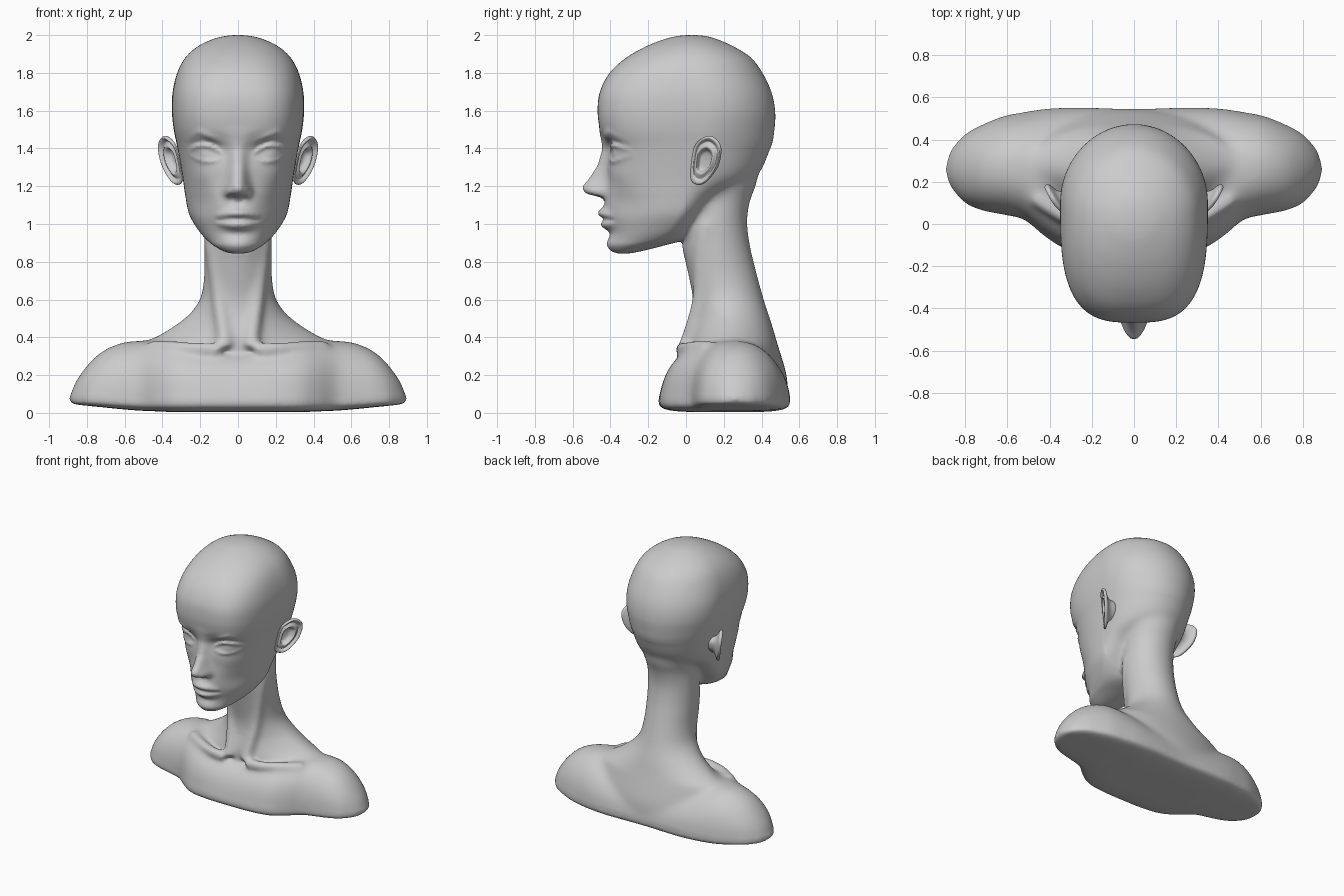
import bpy, bmesh, math
from mathutils import Vector

if "Cube" in bpy.data.objects:
    bpy.data.objects.remove(bpy.data.objects["Cube"])


def spline(rows, step, axis=0):
    """Catmull-Rom through table rows, with samples spaced by the given axis."""
    out = []
    for i in range(len(rows) - 1):
        p0, p1, p2, p3 = (rows[max(i - 1, 0)], rows[i], rows[i + 1], rows[min(i + 2, len(rows) - 1)])
        n = max(4, int(abs(p2[axis] - p1[axis]) / step))
        for k in range(n):
            t = k / n
            out.append([0.5 * (2 * b + (c - a) * t + (2 * a - 5 * b + 4 * c - d) * t * t
                               + (3 * b - a - 3 * c + d) * t ** 3)
                        for a, b, c, d in zip(p0, p1, p2, p3)])
    return out + [list(rows[-1])]


def interp(table, z):
    if z <= table[0][0]:
        return table[0][1]
    for (a, u), (b, v) in zip(table, table[1:]):
        if z <= b:
            return u + (v - u) * (z - a) / (b - a)
    return table[-1][1]


def spow(v, n):
    return math.copysign(abs(v) ** (2 / n), v)


def g(d, s):
    return math.exp(-(d / s) ** 2)


def loft(bm, rings):
    """Skin closed rings and cap both ends."""
    vr = [[bm.verts.new(p) for p in r] for r in rings]
    n = len(vr[0])
    for a, b in zip(vr, vr[1:]):
        for i in range(n):
            bm.faces.new((a[i], a[(i + 1) % n], b[(i + 1) % n], b[i]))
    bm.faces.new(vr[0][::-1])
    bm.faces.new(vr[-1])


def finish(bm, name):
    bmesh.ops.recalc_face_normals(bm, faces=bm.faces[:])
    me = bpy.data.meshes.new(name)
    bm.to_mesh(me)
    bm.free()
    me.shade_smooth()
    ob = bpy.data.objects.new(name, me)
    bpy.context.collection.objects.link(ob)
    return ob


# Face relief: outward (-y) offset at x, z
NOSE = [(1.12, 0), (1.14, .02), (1.16, .10), (1.18, .122), (1.2, .127), (1.245, .09),
        (1.31, .045), (1.4, .012), (1.45, .006), (1.52, 0)]
NOSE_W = [(1.15, .05), (1.22, .052), (1.3, .044), (1.4, .042), (1.5, .07)]
BROW = [(.06, 1.43), (.09, 1.44), (.21, 1.487), (.27, 1.45)]


def relief(x, z):
    a = abs(x)
    d = interp(NOSE, z) * math.exp(-(a / interp(NOSE_W, z)) ** 2.6)
    d += .036 * g(a - .052, .022) * g(z - 1.172, .028)             # nostril wings
    d -= .02 * g(a - .028, .012) * g(z - 1.14, .012)               # nostrils
    d += .012 * g(a, .12) * g(z - 1.05, .09)                       # muzzle
    d -= .006 * g(a, .014) * g(z - 1.105, .02)                     # philtrum
    m = max(0, 1 - (a / .125) ** 2)                                # lips
    if m > 0:
        k = .4 + .6 * m
        d += m * (.03 * g(z - 1.028 - .03 * k, .026 * k) + .03 * g(z - 1.022 + .03 * k, .026 * k))
        d -= .018 * m ** .5 * g(z - 1.026 + .008 * (1 - m), .009)
    d -= .012 * g(a, .09) * g(z - .95, .028)                       # under lip
    d += .008 * g(a, .08) * g(z - .89, .035)                       # chin
    d += .010 * g(a - .2, .06) * g(z - 1.26, .06)                  # cheekbones
    d -= .018 * g(a - .2, .07) * g(z - 1.1, .08)                   # cheek hollows
    d -= .044 * g(a - .14, .085) * g(z - 1.39, .06)                # eye sockets
    d += .009 * g(z - interp(BROW, a), .016) * g(a - .17, .08)     # brows
    d += .028 * g(a - .172, .06) * g(z - 1.375, .045)              # eyeballs
    u = (a - .172) / .095
    if abs(u) < 1:                                                 # eyelids
        e = 1 - u * u
        top, low = 1.37 + .01 * u + .038 * e, 1.37 + .01 * u - .032 * e
        d += e ** .5 * (.017 * g(z - top - .007, .01) + .011 * g(z - low + .007, .01)
                        - .010 * g(z - top - .03, .011))
    return d


bm = bmesh.new()

# Head: z, half width, front y, back y, centre y, front squareness
HEAD = [(.843, .02, -.35, -.31, -.33, 2), (.853, .07, -.387, -.25, -.31, 2),
        (.885, .128, -.41, -.12, -.26, 2), (.92, .17, -.41, .0, -.17, 2),
        (.97, .212, -.41, .045, -.10, 2), (1.05, .258, -.425, .09, -.04, 2.05),
        (1.15, .279, -.425, .19, .0, 2.2), (1.25, .294, -.42, .37, .03, 2.4),
        (1.4, .32, -.435, .447, .06, 2.7), (1.5, .34, -.457, .468, .08, 3.0),
        (1.6, .35, -.468, .472, .1, 3.1), (1.7, .346, -.456, .452, .09, 3.0),
        (1.8, .322, -.404, .405, .06, 2.7), (1.88, .28, -.317, .345, .05, 2.4),
        (1.94, .214, -.212, .252, .04, 2.2), (1.98, .13, -.11, .16, .03, 2),
        (1.996, .065, -.04, .1, .03, 2), (2.001, .004, .026, .034, .03, 2)]


def slab(row, count, face=False):
    z, w, f, b, cy, n = row
    ring = []
    for i in range(count):
        t = 2 * math.pi * i / count
        s, c = math.sin(t), math.cos(t)
        k = n if c > 0 else 2
        x = w * spow(s, k)
        y = cy + ((f - cy) * spow(c, k) if c > 0 else (b - cy) * spow(-c, k))
        if face and c > 0:
            y -= relief(x, z) * min(1, 2.5 * c)
        ring.append((x, y, z))
    return ring


loft(bm, [slab(r, 256, True) for r in spline(HEAD, .005)])

# Neck flaring into the trapezius
NECK = [(.09, .5, .05, .54, .27, 1.5), (.2, .54, .03, .533, .27, 1.5), (.36, .51, .0, .486, .27, 1.45),
        (.4, .44, .0, .474, .27, 1.4), (.45, .355, .01, .46, .26, 1.45), (.5, .285, .026, .445, .25, 1.6),
        (.55, .235, .034, .428, .23, 1.8), (.62, .195, .034, .407, .21, 2), (.73, .18, .012, .377, .18, 2),
        (.83, .18, -.01, .352, .16, 2), (.9, .18, -.02, .337, .15, 2), (1.02, .18, -.02, .324, .15, 2),
        (1.13, .178, -.01, .342, .16, 2), (1.2, .19, .0, .37, .17, 2), (1.3, .2, .03, .39, .18, 2)]
loft(bm, [slab(r, 96) for r in spline(NECK, .02)])

# Chest and shoulders, lofted sideways: x, front y, back y, top z, bottom z, squareness
HALF = [(0, -.146, .545, .345, .004, 3.2), (.2, -.14, .55, .355, .004, 3.2), (.33, -.114, .55, .368, .004, 3),
        (.42, -.06, .545, .378, .008, 2.7), (.52, .02, .53, .382, .012, 2.5), (.62, .045, .51, .37, .02, 2.3),
        (.72, .065, .47, .325, .03, 2.2), (.8, .10, .425, .25, .038, 2.1), (.86, .165, .36, .165, .045, 2),
        (.882, .21, .31, .115, .055, 2), (.892, .25, .27, .085, .066, 2)]
rings = []
for x, f, b, top, low, n in spline([(-r[0],) + r[1:] for r in HALF[:0:-1]] + HALF, .015):
    ring, cy, zc = [], (f + b) / 2, .07
    for i in range(128):
        t = 2 * math.pi * i / 128
        s, c = math.sin(t), math.cos(t)
        k = 4 if s < 0 else n if c < 0 else 2
        h = spow(s, k)
        y = cy + (b - f) / 2 * spow(c, k)
        if c < 0 < s:                                              # sloping chest
            y += .06 * h * max(0, 1 - (x / .5) ** 2)
        ring.append((x, y, zc + (top - zc if s > 0 else zc - low) * h))
    rings.append(ring)
loft(bm, rings)


# Collarbones and neck muscles
def tube(path, radius):
    pts = [Vector(p) for p in spline(path, .03)]
    rings = []
    for i, p in enumerate(pts):
        q = (pts[min(i + 1, len(pts) - 1)] - pts[max(i - 1, 0)]).to_track_quat('Z', 'Y')
        rings.append([p + q @ Vector((radius * math.cos(a * math.pi / 8), radius * math.sin(a * math.pi / 8), 0))
                      for a in range(16)])
    loft(bm, rings)


for s in (-1, 1):
    tube([(s * .09, -.025, .335), (s * .2, -.015, .342), (s * .33, .035, .348), (s * .47, .125, .352)], .036)
    tube([(s * .065, -.008, .34), (s * .1, .07, .6), (s * .13, .078, .85), (s * .15, .11, 1.0)], .04)

bust = finish(bm, "head_and_shoulders")

# Fuse into one skin and soften the joins
mod = bust.modifiers.new("fuse", 'REMESH')
mod.mode = 'VOXEL'
mod.voxel_size = .0098
bpy.context.view_layer.objects.active = bust
bpy.ops.object.modifier_apply(modifier=mod.name)
bm = bmesh.new()
bm.from_mesh(bust.data)
axes = dict(factor=.5, use_axis_x=True, use_axis_y=True, use_axis_z=True)
bmesh.ops.smooth_vert(bm, verts=bm.verts[:], **axes)
joins = [v for v in bm.verts if .1 < v.co.z < .83 or (.8 < v.co.z < 1.4 and v.co.y > .0)]
rest = [v for v in bm.verts if v.co.z < .15 or v.co.z > 1.58]
for i in range(36):
    bmesh.ops.smooth_vert(bm, verts=joins, **axes)
    if i % 6 == 0:
        bmesh.ops.smooth_vert(bm, verts=rest, **axes)
bm.to_mesh(bust.data)
bm.free()
bust.data.shade_smooth()

# Ears: outline in y, z with radial relief (scale, height)
OUTLINE = [(.115, 1.467), (.165, 1.445), (.187, 1.395), (.172, 1.31), (.125, 1.24), (.075, 1.207),
           (.028, 1.232), (.028, 1.32), (.05, 1.42)]
RELIEF = [(.02, -.028), (.25, -.026), (.4, -.018), (.5, .004), (.58, .008), (.68, .0), (.77, -.004),
          (.86, .010), (.93, .014), (.98, .008), (1, 0), (.97, -.008), (.85, -.014), (.68, -.022),
          (.52, -.042), (.42, -.08), (.1, -.09)]
STEP = .008
loop = spline([OUTLINE[-1]] + OUTLINE + OUTLINE[:2], STEP, 1)
start = max(4, int(abs(OUTLINE[0][1] - OUTLINE[-1][1]) / STEP))
stop = len(loop) - 1 - max(4, int(abs(OUTLINE[1][1] - OUTLINE[0][1]) / STEP))
loop = loop[start:stop]
for side, s in (("left", 1), ("right", -1)):
    bm = bmesh.new()
    rings = []
    for r, h in spline(RELIEF, .08):
        ring = []
        for y, z in loop:
            y, z = .09 + (y - .09) * r, 1.335 + (z - 1.335) * r
            k = h * min(1, max(.1, (y - .03) / .06)) if h > 0 else h   # rim fades into the cheek
            ring.append((s * (.312 + .6 * (y - .03) + .13 * (z - 1.335) + k), y - .3 * k, z))
        rings.append(ring)
    loft(bm, rings)
    finish(bm, side + "_ear")
